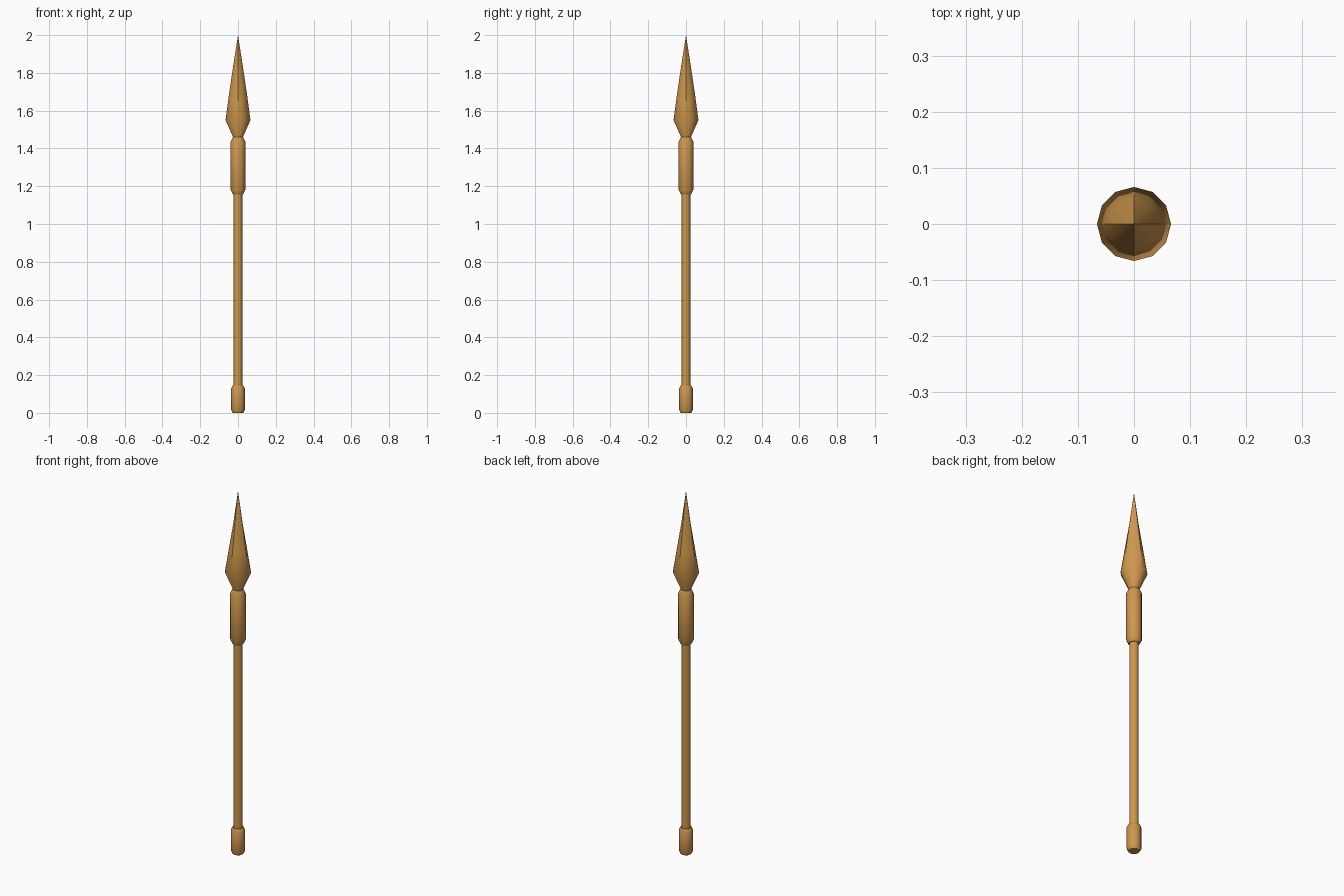
import bpy, bmesh, math

if "Cube" in bpy.data.objects:
    bpy.data.objects.remove(bpy.data.objects["Cube"])

SIDES = 12

wood = bpy.data.materials.new("golden_brown")
wood.diffuse_color = (0.62, 0.31, 0.075, 1)
wood.use_nodes = True
wood.node_tree.nodes["Principled BSDF"].inputs["Base Color"].default_value = wood.diffuse_color


def ring_radius(i, r, square):
    # blend from a round ring (0) to a diamond with corners on the axes (1)
    a = 2 * math.pi * i / SIDES
    diamond = r / (abs(math.cos(a)) + abs(math.sin(a)))
    return r * (1 - square) + diamond * square


def lathe(name, profile):
    """profile: (z, radius, squareness); radius 0 closes to a point."""
    bm = bmesh.new()
    rings = []
    for z, r, sq in profile:
        if r == 0:
            rings.append([bm.verts.new((0, 0, z))])
            continue
        ring = []
        for i in range(SIDES):
            a = 2 * math.pi * i / SIDES
            q = ring_radius(i, r, sq)
            ring.append(bm.verts.new((q * math.cos(a), q * math.sin(a), z)))
        rings.append(ring)
    for lo, hi in zip(rings, rings[1:]):
        for i in range(SIDES):
            j = (i + 1) % SIDES
            if len(hi) == 1:
                bm.faces.new((lo[i], lo[j], hi[0]))
            else:
                bm.faces.new((lo[i], lo[j], hi[j], hi[i]))
    # end caps
    bm.faces.new(list(reversed(rings[0])))
    if len(rings[-1]) > 1:
        bm.faces.new(rings[-1])
    bmesh.ops.recalc_face_normals(bm, faces=bm.faces)
    me = bpy.data.meshes.new(name)
    bm.to_mesh(me)
    bm.free()
    me.materials.append(wood)
    ob = bpy.data.objects.new(name, me)
    bpy.context.collection.objects.link(ob)
    bpy.ops.object.select_all(action='DESELECT')
    ob.select_set(True)
    bpy.context.view_layer.objects.active = ob
    bpy.ops.object.shade_smooth_by_angle(angle=math.radians(33))
    return ob


# butt cap at the foot
lathe("butt_cap", [(0, 0.028, 0), (0.015, 0.036, 0), (0.13, 0.036, 0), (0.145, 0.028, 0)])

# long thin shaft
lathe("shaft", [(0.13, 0.023, 0), (1.18, 0.023, 0)])

# thick socket below the blade
lathe("socket", [(1.157, 0.027, 0), (1.18, 0.039, 0), (1.435, 0.039, 0), (1.46, 0.027, 0)])

# spear head: round at the widest point, four-edged towards the tip
lathe("spear_head", [(1.45, 0.025, 0), (1.46, 0.026, 0), (1.55, 0.066, 0),
                     (1.68, 0.0485, 0.2), (1.82, 0.028, 0.6), (2.0, 0, 0)])
